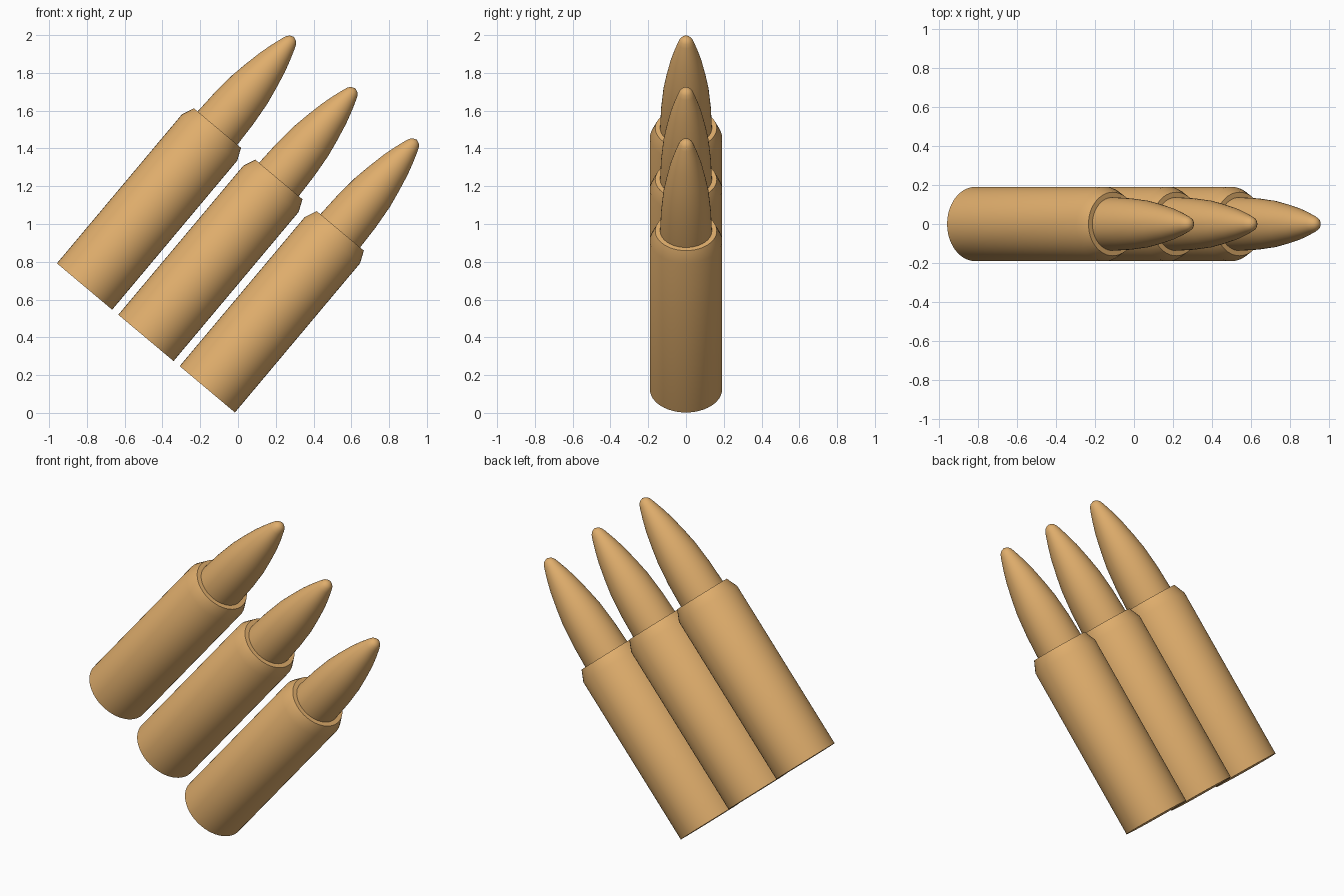
import bpy, bmesh, math
from mathutils import Matrix, Vector

if "Cube" in bpy.data.objects:
    bpy.data.objects.remove(bpy.data.objects["Cube"])

TILT = math.radians(40)
SEGMENTS = 48

brass = bpy.data.materials.new("warm_brass")
brass.diffuse_color = (0.74, 0.42, 0.15, 1)
brass.use_nodes = True
brass.node_tree.nodes["Principled BSDF"].inputs["Base Color"].default_value = brass.diffuse_color

# (radius, height) profiles along each cartridge's own axis
CASE = [(0, 0), (0.191, 0), (0.191, 1.03), (0.163, 1.095), (0, 1.095)]
TIP = [(0, 1.05), (0.137, 1.05), (0.137, 1.10), (0.132, 1.23), (0.120, 1.36),
       (0.104, 1.45), (0.083, 1.55), (0.063, 1.62), (0.043, 1.68),
       (0.034, 1.702), (0.022, 1.716), (0, 1.725)]


def lathe(name, profile, matrix):
    """Spin a profile round the z axis, then place it."""
    bm = bmesh.new()
    verts = [bm.verts.new((r, 0, z)) for r, z in profile]
    edges = [bm.edges.new(pair) for pair in zip(verts, verts[1:])]
    bmesh.ops.spin(bm, geom=verts + edges, cent=(0, 0, 0), axis=(0, 0, 1),
                   angle=math.tau, steps=SEGMENTS, use_duplicate=False)
    bmesh.ops.remove_doubles(bm, verts=bm.verts[:], dist=0.0005)
    bmesh.ops.recalc_face_normals(bm, faces=bm.faces[:])
    mesh = bpy.data.meshes.new(name)
    bm.to_mesh(mesh)
    bm.free()
    mesh.materials.append(brass)
    obj = bpy.data.objects.new(name, mesh)
    bpy.context.collection.objects.link(obj)
    obj.matrix_world = matrix
    bpy.ops.object.select_all(action='DESELECT')
    obj.select_set(True)
    bpy.context.view_layer.objects.active = obj
    bpy.ops.object.shade_smooth_by_angle(angle=math.radians(35))


# Three tilted cartridges stepping up to the left
for i in range(3):
    base = Vector((-0.1625 - 0.325 * i, 0, 0.125 + 0.272 * i))
    place = Matrix.Translation(base) @ Matrix.Rotation(TILT, 4, 'Y')
    lathe(f"cartridge_case_{i + 1}", CASE, place)
    lathe(f"cartridge_tip_{i + 1}", TIP, place)
